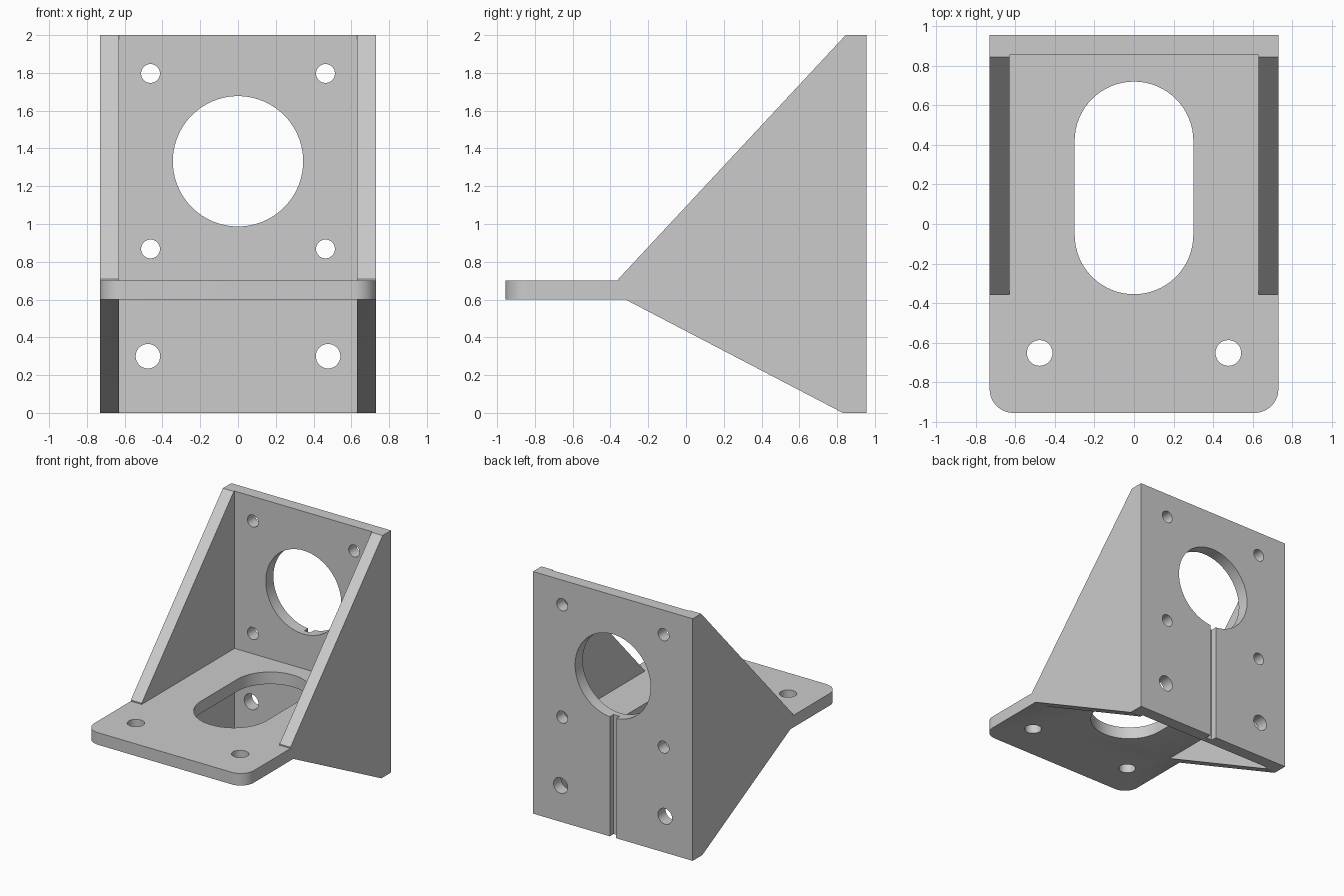
import bpy, bmesh, math
from mathutils import Vector

cube = bpy.data.objects.get("Cube")
if cube:
    bpy.data.objects.remove(cube, do_unlink=True)

grey = bpy.data.materials.new("plain grey")
grey.use_nodes = True
colour = (0.6, 0.6, 0.6, 1)
grey.diffuse_color = colour
grey.node_tree.nodes["Principled BSDF"].inputs["Base Color"].default_value = colour

HALF, DEPTH, T = 0.73, 0.955, 0.1   # half width, half depth, wall thickness
INNER = DEPTH - T
BASE = 0.6                          # underside of the shelf


def prism(name, points, axis, start, end):
    """Extrude a 2D outline along x (y,z outline), y (x,z) or z (x,y)."""
    place = {"x": lambda u, v: (start, u, v),
             "y": lambda u, v: (u, start, v),
             "z": lambda u, v: (u, v, start)}[axis]
    shift = Vector([(end - start) * (axis == a) for a in "xyz"])
    bm = bmesh.new()
    face = bm.faces.new([bm.verts.new(place(*p)) for p in points])
    out = bmesh.ops.extrude_face_region(bm, geom=[face])
    bmesh.ops.translate(bm, vec=shift,
                        verts=[g for g in out["geom"] if isinstance(g, bmesh.types.BMVert)])
    bmesh.ops.recalc_face_normals(bm, faces=bm.faces)
    mesh = bpy.data.meshes.new(name)
    bm.to_mesh(mesh)
    bm.free()
    mesh.materials.append(grey)
    ob = bpy.data.objects.new(name, mesh)
    bpy.context.collection.objects.link(ob)
    return ob


def arc(cx, cy, r, a, b, n):
    return [(cx + r * math.cos(math.radians(a + (b - a) * i / n)),
             cy + r * math.sin(math.radians(a + (b - a) * i / n))) for i in range(n + 1)]


def circle(cx, cy, r, n=48):
    return arc(cx, cy, r, 0, 360, n)[:-1]


def rect(u0, v0, u1, v1):
    return [(u0, v0), (u1, v0), (u1, v1), (u0, v1)]


def combine(target, other, operation):
    mod = target.modifiers.new(operation, "BOOLEAN")
    mod.operation, mod.object, mod.solver = operation, other, "EXACT"
    bpy.context.view_layer.objects.active = target
    bpy.ops.object.modifier_apply(modifier=mod.name)
    bpy.data.objects.remove(other, do_unlink=True)


# Upright plate
bracket = prism("mounting_bracket", rect(-HALF, 0, HALF, 2), "y", INNER, DEPTH)

# Shelf with rounded front corners
R = 0.12
outline = ([(HALF, DEPTH - 0.02), (-HALF, DEPTH - 0.02)]
           + arc(-HALF + R, -DEPTH + R, R, 180, 270, 12)
           + arc(HALF - R, -DEPTH + R, R, 270, 360, 12))
combine(bracket, prism("shelf", outline, "z", BASE, BASE + T), "UNION")

# Side gussets
gusset = [(0.9, 0), (0.83, 0), (-0.32, BASE), (-0.357, BASE + 0.05),
          (-0.357, 0.71), (0.845, 2), (0.9, 2)]
for x in (-HALF, HALF - T):
    combine(bracket, prism("gusset", gusset, "x", x, x + T), "UNION")

# Holes through the upright plate
holes = [(0, 1.332, 0.345, 96)]
for s in (-1, 1):
    holes += [(s * 0.463, 1.797, 0.05, 32), (s * 0.463, 0.868, 0.05, 32),
              (s * 0.477, 0.3, 0.065, 32)]
for h in holes:
    combine(bracket, prism("plate_hole", circle(*h), "y", 0.8, 1.1), "DIFFERENCE")

# Slot and bolt holes in the shelf
slot = arc(0, 0.42, 0.3, 0, 180, 32) + arc(0, -0.055, 0.3, 180, 360, 32)
shelf_cuts = [slot] + [circle(s * 0.477, -0.652, 0.065, 32) for s in (-1, 1)]
for c in shelf_cuts:
    combine(bracket, prism("shelf_hole", c, "z", 0.5, 0.8), "DIFFERENCE")

# Cable groove down the back, from the large hole to the bottom edge
combine(bracket, prism("groove", rect(-0.028, -0.1, 0.028, 1.2), "y", DEPTH - 0.05, 1.1),
        "DIFFERENCE")

# Smooth the bores, keep the edges sharp
bpy.ops.object.select_all(action="DESELECT")
bracket.select_set(True)
bpy.context.view_layer.objects.active = bracket
bpy.ops.object.shade_smooth_by_angle(angle=math.radians(30))
